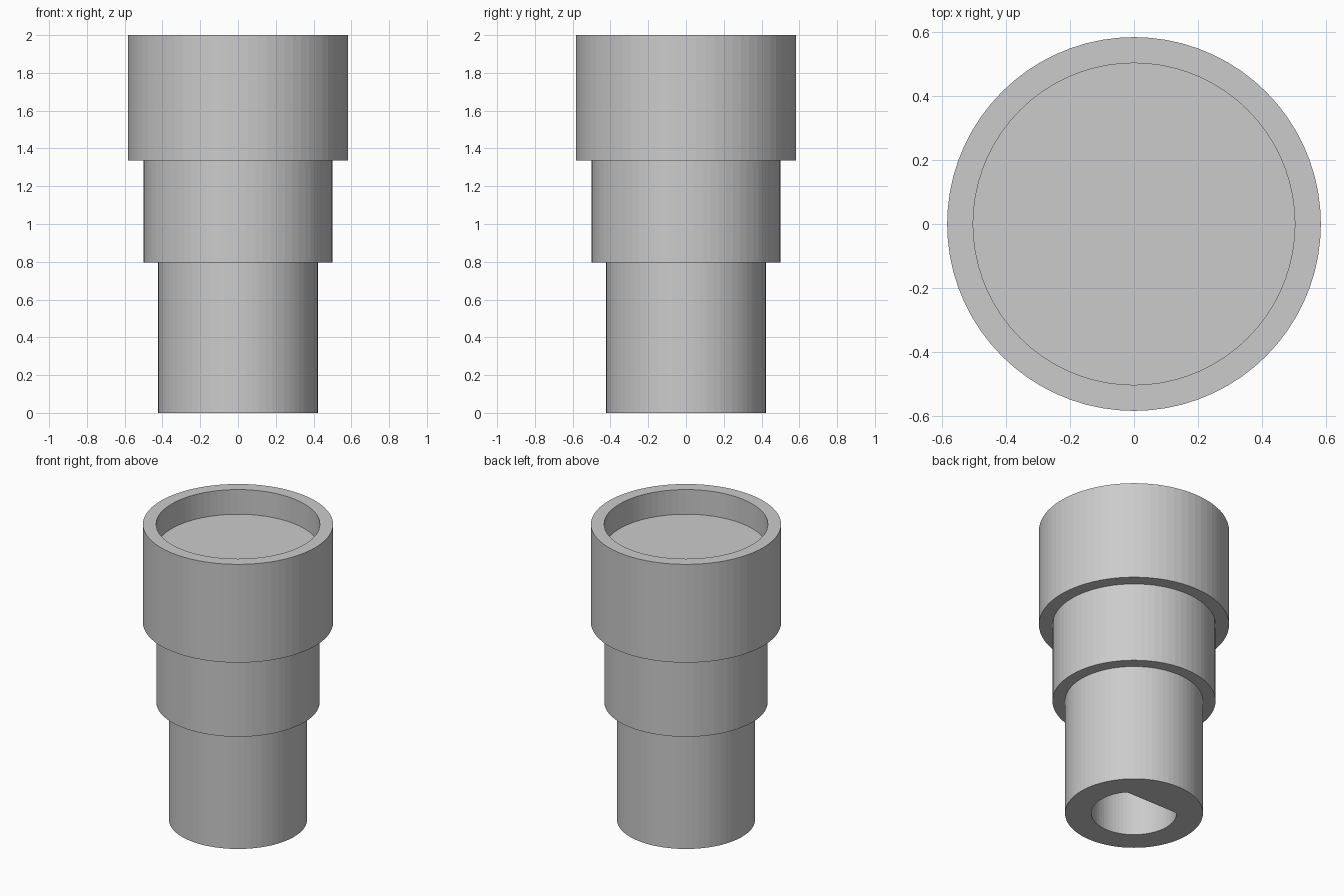
import bpy
import bmesh
from math import sin, cos, pi

cube = bpy.data.objects.get("Cube")
if cube:
    bpy.data.objects.remove(cube, do_unlink=True)

SEGMENTS = 72
BORE_RADIUS = 0.262
FLAT_Y = 0.17
BORE_DEPTH = 0.8

grey = bpy.data.materials.new("light_grey")
grey.use_nodes = True
colour = (0.6, 0.6, 0.6, 1)
grey.diffuse_color = colour
grey.node_tree.nodes["Principled BSDF"].inputs["Base Color"].default_value = colour


def ring(bm, radius, z, flat_y=None):
    """Circle of vertices, cut straight at flat_y when given."""
    verts = []
    for i in range(SEGMENTS):
        a = 2 * pi * i / SEGMENTS
        r = radius
        if flat_y is not None and r * sin(a) > flat_y:
            r = flat_y / sin(a)
        verts.append(bm.verts.new((r * cos(a), r * sin(a), z)))
    return verts


def bridge(bm, lower, upper):
    for i in range(SEGMENTS):
        j = (i + 1) % SEGMENTS
        bm.faces.new((lower[i], lower[j], upper[j], upper[i]))


bm = bmesh.new()

# D-shaped shaft socket, open at the bottom
rings = [ring(bm, BORE_RADIUS, z, FLAT_Y) for z in (BORE_DEPTH, 0)]

# Three stepped tiers, then the rim and the shallow recess in the top
profile = [(0.423, 0), (0.423, 0.795), (0.5, 0.795), (0.5, 1.335),
           (0.583, 1.335), (0.583, 2), (0.502, 2), (0.502, 1.833)]
rings += [ring(bm, r, z) for r, z in profile]

for lower, upper in zip(rings, rings[1:]):
    bridge(bm, lower, upper)

# Socket ceiling and recess floor
bm.faces.new(reversed(rings[0]))
bm.faces.new(rings[-1])
bmesh.ops.recalc_face_normals(bm, faces=bm.faces[:])

mesh = bpy.data.meshes.new("stepped_knob")
bm.to_mesh(mesh)
bm.free()
mesh.materials.append(grey)
knob = bpy.data.objects.new("stepped_knob", mesh)
bpy.context.collection.objects.link(knob)
